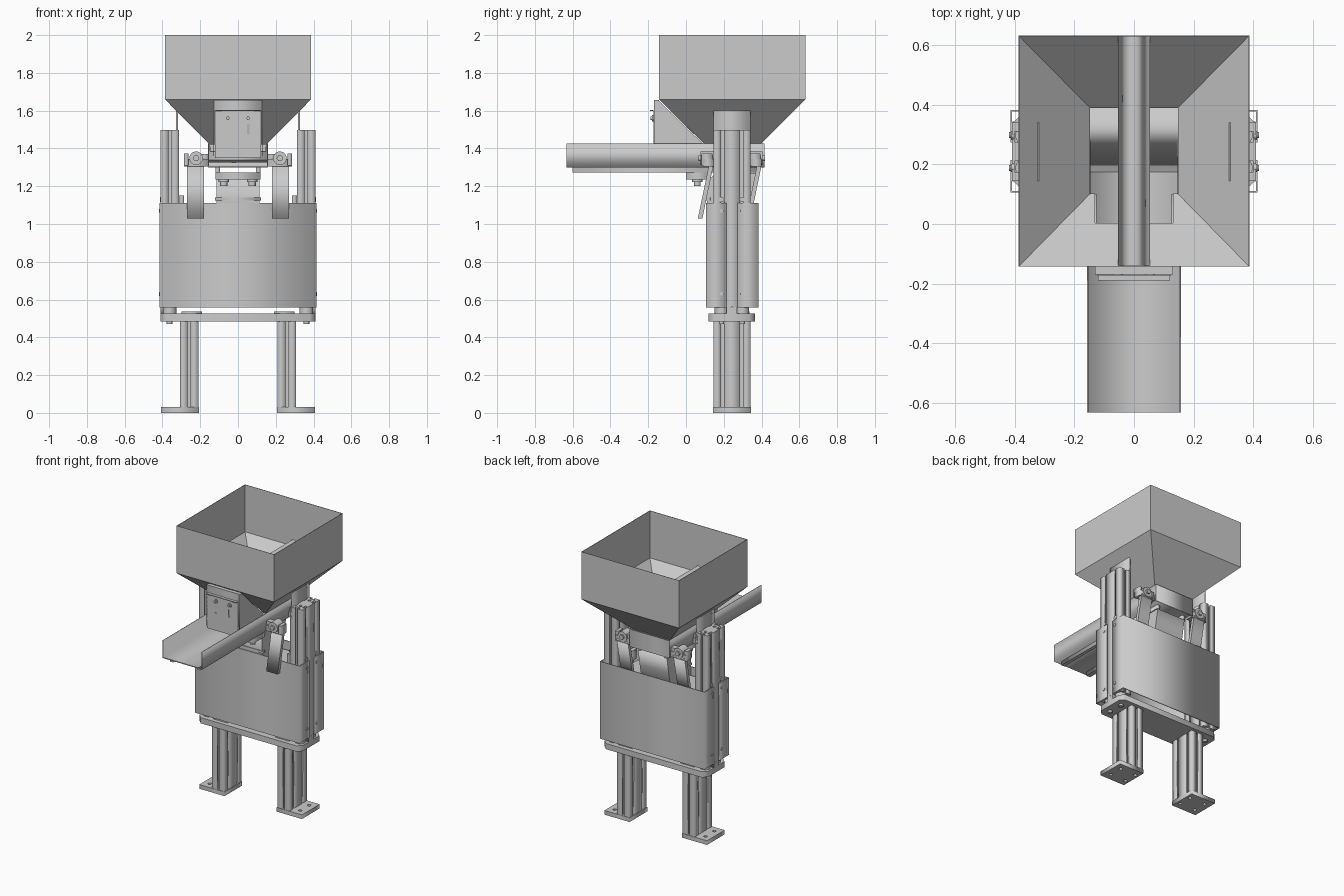
import bpy, bmesh, math
from mathutils import Matrix

if "Cube" in bpy.data.objects:
    bpy.data.objects.remove(bpy.data.objects["Cube"])

# maps profile (u, v) plus depth w to world, per extrusion axis
AXES = {'z': Matrix(((1,0,0,0),(0,1,0,0),(0,0,1,0),(0,0,0,1))),
        'x': Matrix(((0,0,1,0),(1,0,0,0),(0,1,0,0),(0,0,0,1))),
        'y': Matrix(((1,0,0,0),(0,0,1,0),(0,1,0,0),(0,0,0,1)))}

def link(name, me):
    ob = bpy.data.objects.new(name, me)
    bpy.context.collection.objects.link(ob)
    return ob

def prism(name, loops, axis, w0, w1):
    """Extrude closed 2D loops (inner loops become holes) from w0 to w1."""
    cu = bpy.data.curves.new(name, 'CURVE')
    cu.dimensions = '2D'
    cu.fill_mode = 'BOTH'
    cu.extrude = abs(w1 - w0) / 2
    for pts in loops:
        sp = cu.splines.new('POLY')
        sp.points.add(len(pts) - 1)
        for p, (u, v) in zip(sp.points, pts):
            p.co = (u, v, 0, 1)
        sp.use_cyclic_u = True
    tmp = link(name + "_profile", cu)
    dg = bpy.context.evaluated_depsgraph_get()
    me = bpy.data.meshes.new_from_object(tmp.evaluated_get(dg))
    bpy.data.objects.remove(tmp)
    me.transform(AXES[axis] @ Matrix.Translation((0, 0, (w0 + w1) / 2)))
    bm = bmesh.new()
    bm.from_mesh(me)
    bmesh.ops.remove_doubles(bm, verts=bm.verts, dist=1e-5)
    bmesh.ops.recalc_face_normals(bm, faces=bm.faces)
    bm.to_mesh(me)
    bm.free()
    return link(name, me)

def rect(u0, u1, v0, v1):
    return [(u0, v0), (u1, v0), (u1, v1), (u0, v1)]

def circle(u, v, r, n=16):
    return [(u + r*math.cos(2*math.pi*i/n), v + r*math.sin(2*math.pi*i/n)) for i in range(n)]

def box(name, x0, x1, y0, y1, z0, z1):
    return prism(name, [rect(min(x0, x1), max(x0, x1), y0, y1)], 'z', z0, z1)

def rod(name, axis, u, v, r, w0, w1, n=16):
    ob = prism(name, [circle(u, v, r, n)], axis, w0, w1)
    if n > 6:
        for p in ob.data.polygons:
            p.use_smooth = len(p.vertices) == 4 and abs(p.normal['xyz'.index(axis)]) < 0.1
    return ob

def slotted_profile(cx, cy):
    """Slotted aluminium section 0.1 x 0.2 with two bores."""
    def side(ax, ay, dx, dy):
        # slot at (ax, ay) on a side walked in direction (dx, dy); inward is (-dy, dx)
        steps = [(-.008, 0), (-.008, .01), (-.018, .01), (-.018, .022),
                 (.018, .022), (.018, .01), (.008, .01), (.008, 0)]
        return [(ax + a*dx - b*dy, ay + a*dy + b*dx) for a, b in steps]
    x0, x1, y0, y1 = cx - .049, cx + .049, cy - .098, cy + .098
    pts = [(x0, y0)] + side(cx, y0, 1, 0) + [(x1, y0)] + side(x1, cy - .05, 0, 1)
    pts += side(x1, cy + .05, 0, 1) + [(x1, y1)] + side(cx, y1, -1, 0) + [(x0, y1)]
    pts += side(x0, cy + .05, 0, -1) + side(x0, cy - .05, 0, -1)
    return [pts, circle(cx, cy - .05, .01, 12), circle(cx, cy + .05, .01, 12)]

YC = 0.243

# hopper: sheet shell with a notch in the front slope and a short skirt
bm = bmesh.new()
def ring(x, y0, y1, z):
    return [bm.verts.new(c) for c in ((-x, y0, z), (x, y0, z), (x, y1, z), (-x, y1, z))]
rim = ring(.387, -.143, .632, 2.0)
shoulder = ring(.387, -.143, .632, 1.66)
throat = ring(.15, .10, .392, 1.42)
skirt = ring(.15, .10, .392, 1.385)
for a, b, sides in ((shoulder, rim, range(4)), (throat, shoulder, (1, 2, 3)), (skirt, throat, (1, 2, 3))):
    for i in sides:
        j = (i + 1) % 4
        bm.faces.new((a[i], a[j], b[j], b[i]))
notch = [bm.verts.new(c) for c in ((.13, .10, 1.42), (.13, 0, 1.518), (-.13, 0, 1.518), (-.13, .10, 1.42))]
bm.faces.new([shoulder[0], shoulder[1], throat[1]] + notch + [throat[0]])
bmesh.ops.recalc_face_normals(bm, faces=bm.faces)
me = bpy.data.meshes.new("hopper")
bm.to_mesh(me)
bm.free()
hopper = link("hopper", me)
m = hopper.modifiers.new("sheet", 'SOLIDIFY')
m.thickness = .004

# angle bar across the hopper
prism("hopper_angle_bar", [[(-.053, 1.66), (0, 1.713), (.053, 1.66), (.047, 1.66), (0, 1.707), (-.047, 1.66)]],
      'y', -.14, .63)

# outlet housing and sliding gate
cheek = [(-.17, 1.655), (-.145, 1.655), (.0, 1.512), (.1, 1.415), (.1, 1.36), (-.17, 1.36)]
for s in (-1, 1):
    prism("outlet_cheek", [cheek], 'x', s*.126, s*.131)
box("outlet_top", -.13, .13, -.17, -.143, 1.65, 1.656)
box("outlet_front", -.13, .13, -.17, -.166, 1.42, 1.655)
prism("sliding_gate", [rect(-.122, .122, 1.35, 1.6)] +
      [rect(s*.054 - .007, s*.054 + .007, 1.475, 1.53) for s in (-1, 1)], 'y', -.176, -.171)
box("gate_lip", -.12, .12, -.19, -.171, 1.598, 1.603)
for s in (-1, 1):
    rod("gate_washer", 'y', s*.054, 1.56, .017, -.18, -.17)
    rod("gate_bolt", 'y', s*.054, 1.56, .01, -.188, -.17, 6)

# vibrating tray: U channel with closed back and ribs
channel = [(-.158, 1.425), (-.158, 1.30), (.158, 1.30), (.158, 1.425),
           (.153, 1.425), (.153, 1.306), (-.153, 1.306), (-.153, 1.425)]
prism("tray", [channel], 'y', -.632, .415)
box("tray_back", -.158, .158, .41, .416, 1.30, 1.425)
prism("tray_ramp", [[(.175, 1.306), (.41, 1.306), (.41, 1.34)]], 'x', -.153, .153)
for s in (-1, 1):
    box("tray_rib", s*.095, s*.12, -.6, .38, 1.272, 1.30)

# drive unit under the tray
box("drive_bracket", -.12, .12, 0, .13, 1.235, 1.272)
prism("drive_core", [[(.11, .95), (.11, 1.225), (.16, 1.27), (.38, 1.27), (.36, 1.16), (.32, .95)]], 'x', -.115, .115)
box("drive_seam_plate", -.122, .122, .105, .13, 1.125, 1.14)
box("counter_mass", -.29, .29, .13, .355, .9, 1.06)
for s in (-1, 1):
    rod("drive_bolt", 'z', s*.075, .06, .02, 1.2, 1.236, 6)
    rod("drive_washer", 'z', s*.075, .06, .028, 1.222, 1.236)

# leaf springs with clamps, front and back on both sides
for s in (-1, 1):
    for yt, yb in ((.135, .075), (.39, .33)):
        prism("leaf_spring", [[(yb - .012, 1.03), (yb + .012, 1.03), (yt + .012, 1.32), (yt - .012, 1.32)]],
              'x', s*.18, s*.27)
        yf = yt - .045
        box("spring_clamp", s*.155, s*.285, yf, yf + .055, 1.305, 1.345)
        box("clamp_ear", s*.262, s*.285, yf - .008, yf + .05, 1.31, 1.372)
        box("clamp_arm", s*.155, s*.2, yf + .01, yf + .05, 1.33, 1.37)
        rod("clamp_boss", 'y', s*.222, 1.348, .036, yf - .012, yf + .06, 20)
        rod("clamp_bolt", 'y', s*.222, 1.348, .017, yf - .024, yf + .072, 6)
    box("panel_tab", s*.285, s*.312, .15, .2, 1.08, 1.15)

# frame: uprights, lower legs, feet, hopper brackets, mounts
for s in (-1, 1):
    prism("upright", slotted_profile(s*.361, YC), 'z', .56, 1.497)
    prism("lower_leg", slotted_profile(s*.259, YC), 'z', .03, .485)
    holes = [circle(s*x, YC + dy, .012, 12) for x in (.235, .36) for dy in (-.05, .05)]
    prism("foot_plate", [rect(min(s*.207, s*.407), max(s*.207, s*.407), YC - .1, YC + .1)] + holes, 'z', 0, .03)
    box("hopper_bracket", s*.318, s*.328, YC - .098, YC + .098, 1.42, 1.60)
    box("mount_shim", s*.19, s*.3, .15, .335, .525, .538)
    prism("side_lug", [[(.215, .525), (.27, .525), (.27, .585), (.258, .6), (.227, .6), (.215, .585)],
                       circle(YC, .57, .012, 12)], 'x', s*.385, s*.41)
    for y in (YC - .055, YC + .055):
        rod("rubber_mount", 'z', s*.362, y, .036, .525, .562, 20)
        rod("mount_bolt", 'z', s*.362, y, .016, .47, .49, 6)
        # panel and bracket screws
        for z in (.63, 1.07):
            rod("panel_screw", 'x', y, z, .01, s*.405, s*.419, 12)
        rod("upright_bolt", 'x', y, 1.13, .014, s*.4, s*.413, 12)

# base beam with chamfered corners
c = .03
prism("base_beam", [[(-.41 + c, .12), (.41 - c, .12), (.41, .12 + c), (.41, .365 - c), (.41 - c, .365),
                     (-.41 + c, .365), (-.41, .365 - c), (-.41, .12 + c)]], 'z', .485, .526)

# folded front and back panels
t = .005
for name, f, y in (("front_panel", 1, .105), ("back_panel", -1, .383)):
    e = y + f*.11
    prism(name, [[(-.415, e), (-.415, y), (.415, y), (.415, e), (.415 - t, e), (.415 - t, y + f*t),
                  (-.415 + t, y + f*t), (-.415 + t, e)]], 'z', .558, 1.112)
